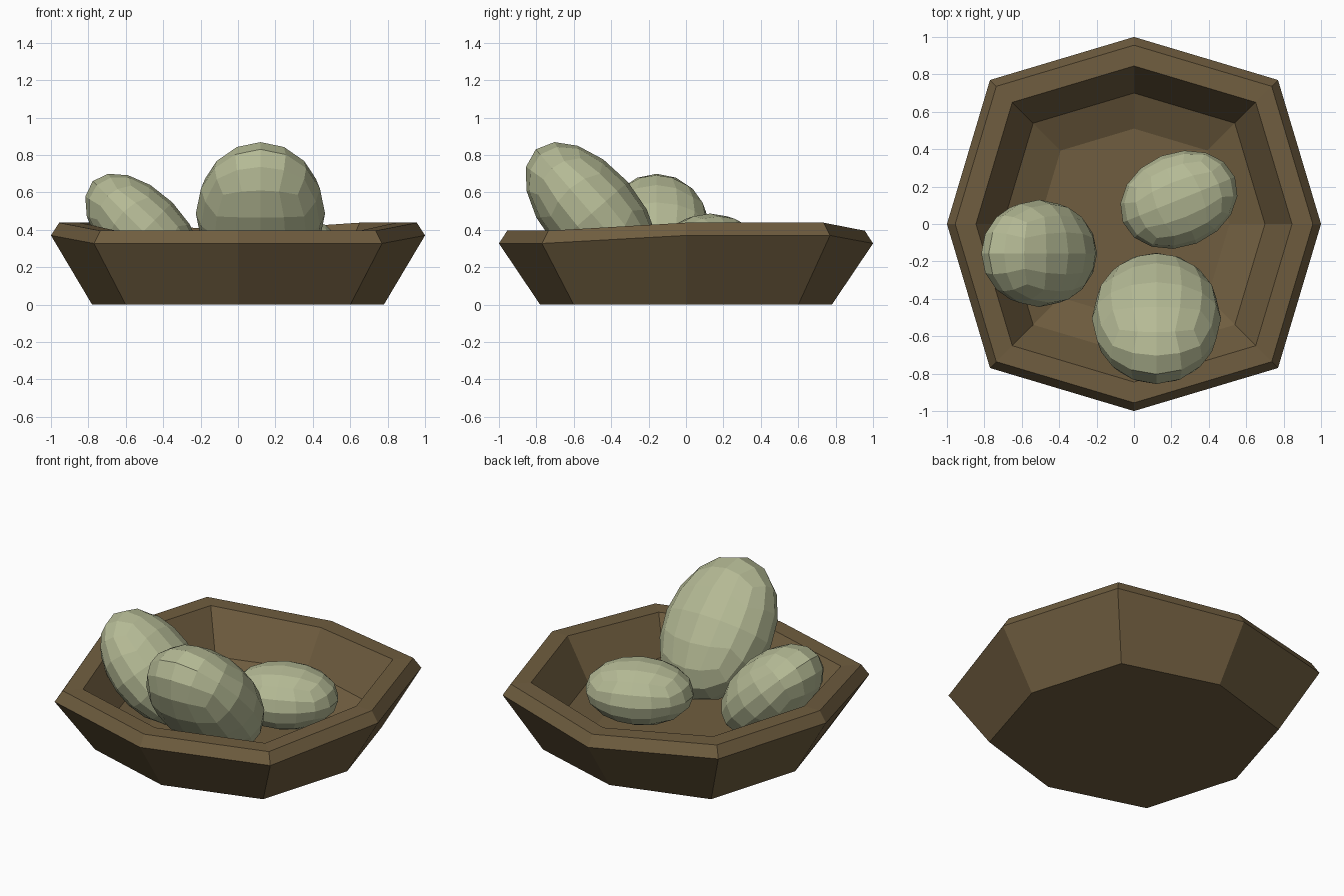
import bpy, bmesh
from math import radians
from mathutils import Matrix, Vector

if "Cube" in bpy.data.objects:
    bpy.data.objects.remove(bpy.data.objects["Cube"])


def material(name, color):
    m = bpy.data.materials.new(name)
    m.diffuse_color = (*color, 1)
    m.use_nodes = True
    m.node_tree.nodes["Principled BSDF"].inputs["Base Color"].default_value = m.diffuse_color
    return m


def add_object(name, bm, mat):
    bmesh.ops.recalc_face_normals(bm, faces=bm.faces)
    me = bpy.data.meshes.new(name)
    bm.to_mesh(me)
    bm.free()
    me.materials.append(mat)
    ob = bpy.data.objects.new(name, me)
    bpy.context.collection.objects.link(ob)
    return ob


wood = material("wood", (0.16, 0.11, 0.05))
shell = material("shell", (0.46, 0.49, 0.30))

# Bowl: eight-sided rings, counter-clockwise from +x; the rim dips at front and back
DIRS = [(1, 0), (.77, .77), (0, 1), (-.77, .77),
        (-1, 0), (-.77, -.77), (0, -1), (.77, -.77)]
DIP = [0, 0, .043, 0, 0, .043, .043, .043]
# (radius, height, follows rim dip): base, outer edge, crest, inner edge, wall foot, floor
PROFILE = [(.78, 0, 0), (1, .37, 1), (.956, .438, 1),
           (.845, .438, 1), (.70, .18, 0), (.51, .10, 0)]

bm = bmesh.new()
rings = [[bm.verts.new((x * r, y * r, z - d * k)) for (x, y), d in zip(DIRS, DIP)]
         for r, z, k in PROFILE]
for a, b in zip(rings, rings[1:]):
    for i in range(8):
        j = (i + 1) % 8
        bm.faces.new((a[i], a[j], b[j], b[i]))
bm.faces.new(rings[0][::-1])
bm.faces.new(rings[-1])
add_object("bowl", bm, wood)


# Eggs: faceted quad spheres, slightly flattened (width, thickness, length)
def egg(name, center, radii, *turns):
    bm = bmesh.new()
    bmesh.ops.create_cube(bm, size=2)
    bmesh.ops.subdivide_edges(bm, edges=bm.edges, cuts=3, use_grid_fill=True)
    for v in bm.verts:
        # spread the grid evenly, then push it onto the sphere
        c = Vector([t * (0.8 + 0.2 * t * t) for t in v.co])
        v.co = c.normalized() * 1.01
    m = Matrix.Translation(center)
    for axis, deg in turns:
        m = m @ Matrix.Rotation(radians(deg), 4, axis)
    bm.transform(m @ Matrix.Diagonal((*radii, 1)))
    add_object(name, bm, shell)


egg("large_egg", (.12, -.505, .487), (.342, .255, .45), ('X', 41))
egg("medium_egg", (-.507, -.157, .39), (.284, .219, .378), ('Y', -45), ('Z', 90))
egg("small_egg", (.24, .13, .295), (.25, .19, .32), ('Z', 22), ('Y', 90), ('Z', 90))
